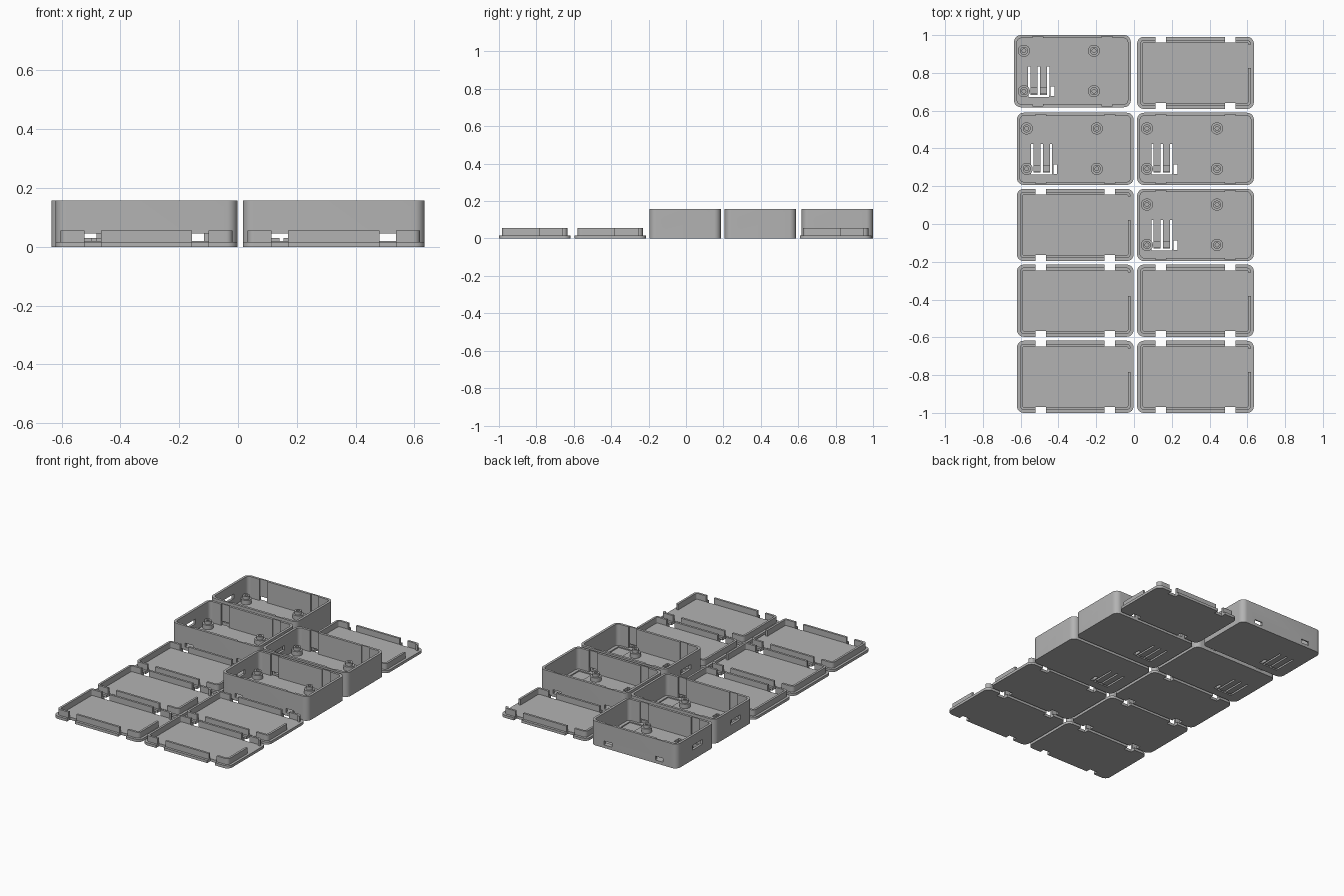
import bpy, bmesh, math

if "Cube" in bpy.data.objects:
    bpy.data.objects.remove(bpy.data.objects["Cube"])

grey = bpy.data.materials.new("plain grey")
grey.diffuse_color = (0.45, 0.45, 0.45, 1)
grey.use_nodes = True
grey.node_tree.nodes["Principled BSDF"].inputs["Base Color"].default_value = grey.diffuse_color

W, D = 0.618, 0.382      # footprint of every tray and lid
CLIP_X = (-0.183, 0.183)  # clip positions along the long walls


def rounded(bm, inset, r, z0, z1):
    """Add a rounded rectangular slab, inset from the footprint."""
    hx, hy = W / 2 - inset, D / 2 - inset
    pts = []
    for k, (sx, sy) in enumerate([(1, 1), (-1, 1), (-1, -1), (1, -1)]):
        for i in range(9):
            a = math.radians(90 * k + 90 * i / 8)
            pts.append((sx * (hx - r) + r * math.cos(a), sy * (hy - r) + r * math.sin(a)))
    f = bm.faces.new([bm.verts.new((x, y, z0)) for x, y in pts])
    ext = bmesh.ops.extrude_face_region(bm, geom=[f])
    for v in ext["geom"]:
        if isinstance(v, bmesh.types.BMVert):
            v.co.z = z1


def obj(name, bm):
    bmesh.ops.recalc_face_normals(bm, faces=bm.faces[:])
    me = bpy.data.meshes.new(name)
    bm.to_mesh(me)
    bm.free()
    me.materials.append(grey)
    ob = bpy.data.objects.new(name, me)
    bpy.context.collection.objects.link(ob)
    return ob


def slab(name, inset, r, z0, z1):
    bm = bmesh.new()
    rounded(bm, inset, r, z0, z1)
    return obj(name, bm)


def block(name, x0, x1, y0, y1, z0, z1):
    bm = bmesh.new()
    bmesh.ops.create_cube(bm, size=1)
    for v in bm.verts:
        v.co = ((x0 + x1) / 2 + v.co.x * (x1 - x0), (y0 + y1) / 2 + v.co.y * (y1 - y0),
                (z0 + z1) / 2 + v.co.z * (z1 - z0))
    return obj(name, bm)


def rod(name, x, y, z, r, h, axis="Z"):
    bm = bmesh.new()
    bmesh.ops.create_cone(bm, cap_ends=True, segments=28, radius1=r, radius2=r, depth=h)
    for v in bm.verts:
        a, b, c = v.co
        v.co = (x + c, y + a, z + b) if axis == "X" else (x + a, y + b, z + c)
    return obj(name, bm)


def combine(ob, other, op="DIFFERENCE"):
    m = ob.modifiers.new("cut", "BOOLEAN")
    m.operation, m.object, m.solver = op, other, "EXACT"
    bpy.context.view_layer.objects.active = ob
    bpy.ops.object.modifier_apply(modifier=m.name)
    bpy.data.objects.remove(other, do_unlink=True)


def smooth(ob):
    bpy.ops.object.select_all(action="DESELECT")
    ob.select_set(True)
    bpy.context.view_layer.objects.active = ob
    bpy.ops.object.shade_smooth_by_angle(angle=math.radians(30))


# --- deep tray ---
H, FLOOR = 0.157, 0.02
tray = slab("tray", 0, 0.036, 0, H)
combine(tray, slab("cavity", 0.016, 0.022, FLOOR, H + 0.1))
for cx in CLIP_X:
    # clip channels inside the long walls, and windows through them
    combine(tray, block("channel", cx - 0.028, cx + 0.028, -D / 2 + 0.008, D / 2 - 0.008, FLOOR, H + 0.1))
    combine(tray, block("window", cx - 0.028, cx + 0.028, -D, D, FLOOR, 0.045))
# cable hole in the right end, connector slot in the left end
combine(tray, rod("cable_hole", W / 2, -0.095, 0.087, 0.031, 0.1, "X"))
combine(tray, block("connector_slot", -W / 2 - 0.1, -W / 2 + 0.05, -0.068, 0.032, 0.064, 0.094))
# shallow compartment with a finger tab
combine(tray, block("compartment", 0.177, 0.272, -0.16, 0.16, 0.013, 0.05))
combine(tray, block("tab_recess", 0.156, 0.18, -0.016, 0.016, 0.013, 0.05))
# slits that free two push tongues, and a light window
for sx in (-0.228, -0.178, -0.128):
    combine(tray, block("slit", sx - 0.006, sx + 0.006, -0.128, 0.025, -0.1, 0.1))
combine(tray, block("end_slit", -0.233, -0.123, -0.136, -0.126, -0.1, 0.1))
combine(tray, block("light_window", -0.116, -0.096, -0.132, -0.082, -0.1, 0.1))
# push pads on the tongues
for px in (-0.203, -0.153):
    combine(tray, block("push_pad", px - 0.018, px + 0.018, -0.122, -0.085, 0.015, 0.03), "UNION")
# screw posts with pilot holes
for px in (-0.257, 0.114):
    for py in (-0.106, 0.108):
        combine(tray, rod("post_base", px, py, 0.03, 0.032, 0.036), "UNION")
        combine(tray, rod("post", px, py, 0.042, 0.021, 0.052), "UNION")
        combine(tray, rod("pilot_hole", px, py, 0.06, 0.01, 0.06))
smooth(tray)

# --- flat lid with an upstanding lip ---
PLATE = 0.017
lid = slab("lid", 0, 0.036, 0, PLATE)
lip = slab("lip", 0.016, 0.022, PLATE - 0.006, 0.055)
combine(lip, slab("lip_inside", 0.03, 0.01, -0.1, 0.2))
# open part of the lip at the right end
combine(lip, block("lip_gap", W / 2 - 0.06, W / 2, 0.025, 0.15, -0.1, 0.2))
combine(lid, lip, "UNION")
for cx in CLIP_X:
    for s in (-1, 1):
        ya, yb = sorted((s * (D / 2 - 0.031), s * (D / 2 + 0.05)))
        combine(lid, block("notch", cx - 0.028, cx + 0.028, ya, yb, -0.1, 0.2))
smooth(lid)

# --- lay the pieces out ---
LX, RX = -0.311, 0.3255
layout = [
    (tray, [(-0.326, 0.809), (LX, 0.398), (RX, 0.398), (RX, -0.005)]),
    (lid, [(RX, 0.80), (LX, -0.005), (LX, -0.406), (RX, -0.406), (LX, -0.809), (RX, -0.809)]),
]
for part, places in layout:
    base = part.name
    for i, (x, y) in enumerate(places):
        ob = part if i == 0 else bpy.data.objects.new(base, part.data)
        if i:
            bpy.context.collection.objects.link(ob)
        ob.name = f"{base}_{i + 1}"
        ob.location = (x, y, 0)
